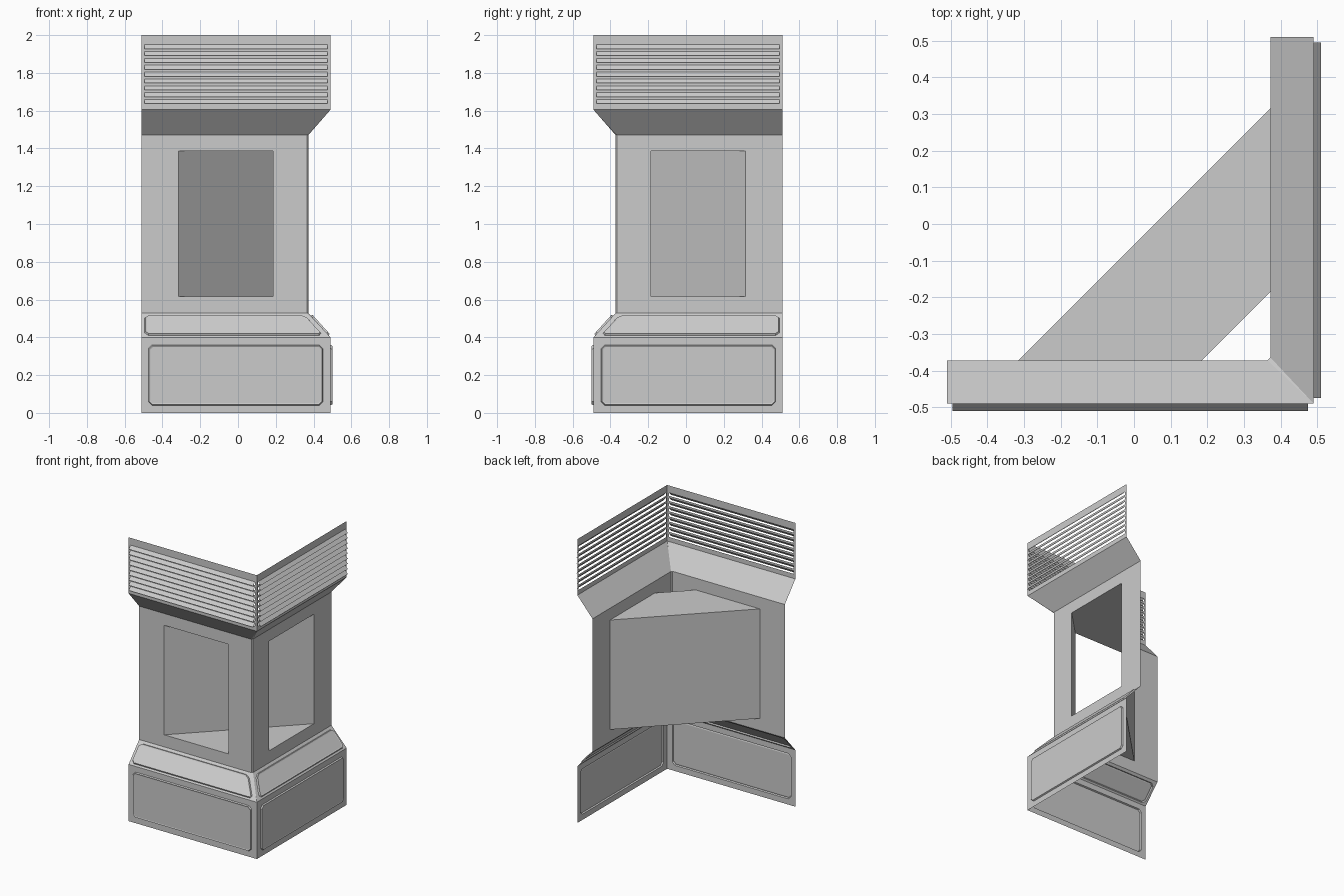
import bpy
import bmesh
from mathutils import Vector

default = bpy.data.objects.get("Cube")
if default:
    bpy.data.objects.remove(default, do_unlink=True)

GREY = (0.6, 0.6, 0.6, 1.0)
stone = bpy.data.materials.new("plain grey")
stone.use_nodes = True
stone.diffuse_color = GREY
stone.node_tree.nodes["Principled BSDF"].inputs["Base Color"].default_value = GREY

END = -0.51                # free end of each wing
OUT, IN = 0.49, 0.372      # wall distance at base and top / at the waist
EDGE = 0.364               # where the chamfered waist corner starts
Z0, Z1, Z2, Z3, Z4, Z5 = 0.0, 0.40, 0.53, 1.47, 1.605, 2.0


def finish(name, bm, both_wings=True):
    """Mirror the front wing over the corner diagonal and make the object."""
    if both_wings:
        src = list(bm.faces)
        copy = bmesh.ops.duplicate(bm, geom=bm.verts[:] + bm.edges[:] + src)["geom"]
        for v in (g for g in copy if isinstance(g, bmesh.types.BMVert)):
            v.co = Vector((-v.co.y, -v.co.x, v.co.z))
        bmesh.ops.reverse_faces(bm, faces=[g for g in copy if isinstance(g, bmesh.types.BMFace)])
    bmesh.ops.remove_doubles(bm, verts=bm.verts, dist=0.0005)
    mesh = bpy.data.meshes.new(name)
    bm.to_mesh(mesh)
    bm.free()
    mesh.materials.append(stone)
    obj = bpy.data.objects.new(name, mesh)
    bpy.context.collection.objects.link(obj)
    return obj


def face(bm, points):
    return bm.faces.new([bm.verts.new(p) for p in points])


def rect(u0, z0, u1, z1):
    return [(u0, z0), (u1, z0), (u1, z1), (u0, z1)]


def embossed(name, outer, inner, depth_at, cut):
    """Wall section with a raised panel whose corners are clipped."""
    bm = bmesh.new()

    def place(p):
        return Vector((p[0], -depth_at(p[1]), p[1]))

    out = [place(p) for p in outer]
    pan = [place(p) for p in inner]
    before, after = [], []
    for i, p in enumerate(pan):
        before.append(p + (pan[i - 1] - p).normalized() * cut)
        after.append(p + (pan[(i + 1) % 4] - p).normalized() * cut)
    loop = []
    for i in range(4):
        j = (i + 1) % 4
        face(bm, [out[i], before[i], after[i]][::-1])
        face(bm, [out[i], out[j], before[j], after[i]])
        loop += [before[i], after[i]]
    panel = face(bm, loop)
    bmesh.ops.remove_doubles(bm, verts=bm.verts, dist=0.0005)
    bm.normal_update()
    bmesh.ops.inset_individual(bm, faces=[panel], thickness=0.005, depth=0.009)
    bmesh.ops.inset_individual(bm, faces=[panel], thickness=0.008, depth=-0.002)
    finish(name, bm)


# Base plinth and the sloping shoulder above it
embossed("base_plinth", rect(END, Z0, OUT, Z1), rect(-0.475, 0.04, 0.45, 0.36),
         lambda z: OUT, 0.02)
embossed("lower_shoulder",
         [(END, Z1), (OUT, Z1), (EDGE, Z2), (END, Z2)],
         [(-0.495, 0.41), (0.45, 0.41), (0.355, 0.515), (-0.495, 0.515)],
         lambda z: OUT + (IN - OUT) * (z - Z1) / (Z2 - Z1), 0.02)

# Waist walls, each with a rectangular opening
L, R, BOT, TOP = -0.315, 0.185, 0.615, 1.387
bm = bmesh.new()
for u0, z0, u1, z1 in ((END, Z2, L, Z3), (R, Z2, EDGE, Z3),
                       (L, Z2, R, BOT), (L, TOP, R, Z3)):
    face(bm, [(u, -IN, z) for u, z in rect(u0, z0, u1, z1)])
finish("waist_wall", bm)

# Chamfered corner post, closed to the shoulders above and below
bm = bmesh.new()
a, b = (EDGE, -IN), (IN, -EDGE)
face(bm, [(*a, Z2), (*b, Z2), (*b, Z3), (*a, Z3)])
face(bm, [(OUT, -OUT, Z1), (*b, Z2), (*a, Z2)])
face(bm, [(OUT, -OUT, Z4), (*a, Z3), (*b, Z3)])
finish("corner_post", bm, False)

# Firebox running diagonally between the two openings
bm = bmesh.new()
plan = [(L, -IN), (R, -IN), (IN, -R), (IN, -L)]
face(bm, [(*p, BOT) for p in plan])
face(bm, [(*p, TOP) for p in reversed(plan)])
for p, q in ((plan[3], plan[0]), (plan[1], plan[2])):
    face(bm, [(*q, BOT), (*p, BOT), (*p, TOP), (*q, TOP)])
finish("firebox", bm, False)

# Upper slope flaring out to the hood
bm = bmesh.new()
face(bm, [(END, -IN, Z3), (EDGE, -IN, Z3), (OUT, -OUT, Z4), (END, -OUT, Z4)])
finish("upper_shoulder", bm)

# Hood wall with slots, each covered by a louvre tilted outward at the bottom
SLATS, PITCH, HEIGHT, FIRST = 9, 0.0363, 0.022, 1.637
UL, UR = -0.495, 0.475
wall, slats = bmesh.new(), bmesh.new()
solid = [(END, Z4, UL, Z5), (UR, Z4, OUT, Z5)]
below = Z4
for i in range(SLATS):
    z = FIRST + i * PITCH
    solid.append((UL, below, UR, z))
    below = z + HEIGHT
    face(slats, [(UL, -OUT - 0.02, z), (UR, -OUT - 0.02, z),
                 (UR, -OUT, below), (UL, -OUT, below)])
solid.append((UL, below, UR, Z5))
for r in solid:
    face(wall, [(u, -OUT, z) for u, z in rect(*r)])
finish("hood_wall", wall)
finish("louvres", slats)
